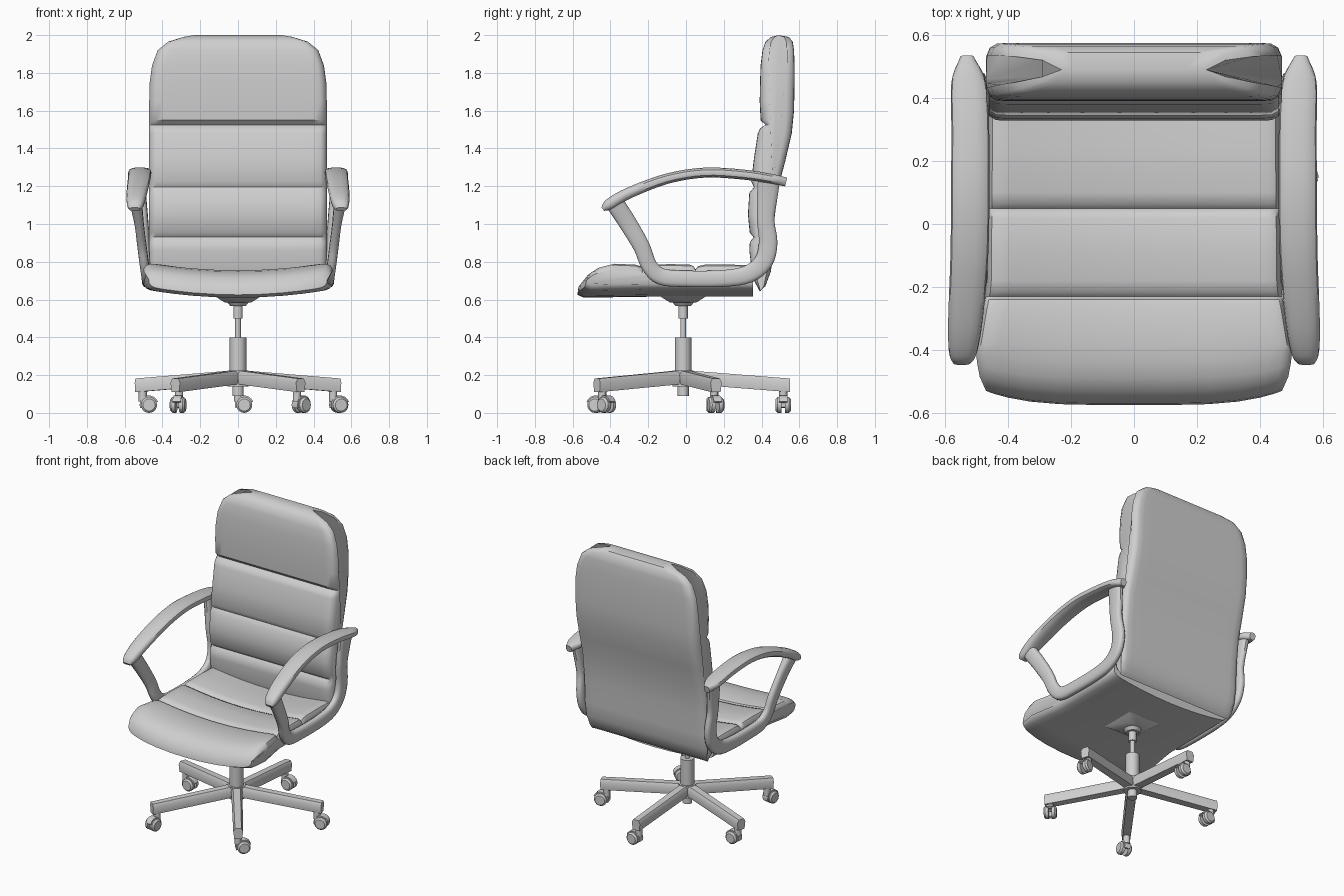
import bpy, bmesh, math
from mathutils import Vector, Matrix

cube = bpy.data.objects.get("Cube")
if cube:
    bpy.data.objects.remove(cube, do_unlink=True)

GREY = (0.62, 0.62, 0.62, 1)
mat = bpy.data.materials.new("light_grey")
mat.use_nodes = True
mat.diffuse_color = GREY
mat.node_tree.nodes["Principled BSDF"].inputs["Base Color"].default_value = GREY
parts = []
BASE = Vector((0, -0.015, 0))


def finish(name, bm, mirror=False):
    bmesh.ops.recalc_face_normals(bm, faces=bm.faces)
    mesh = bpy.data.meshes.new(name)
    bm.to_mesh(mesh)
    bm.free()
    mesh.materials.append(mat)
    obj = bpy.data.objects.new(name, mesh)
    bpy.context.collection.objects.link(obj)
    if mirror:
        obj.modifiers.new("Mirror", "MIRROR")
    parts.append(obj)
    return obj


def interp(table, v):
    if v <= table[0][0]:
        return table[0][1]
    for (a, p), (b, q) in zip(table, table[1:]):
        if v <= b:
            return p + (q - p) * (v - a) / (b - a)
    return table[-1][1]


def skin(bm, rings):
    """Bridge equal closed rings of points and cap both ends."""
    rows = [[bm.verts.new(p) for p in ring] for ring in rings]
    n = len(rows[0])
    for r0, r1 in zip(rows, rows[1:]):
        for i in range(n):
            j = (i + 1) % n
            bm.faces.new((r0[i], r0[j], r1[j], r1[i]))
    bm.faces.new(rows[0])
    bm.faces.new(rows[-1])


def cone(bm, r1, r2, z0, z1, segs=24, matrix=Matrix()):
    bmesh.ops.create_cone(bm, cap_ends=True, segments=segs, radius1=r1, radius2=r2, depth=z1 - z0,
                          matrix=matrix @ Matrix.Translation((0, 0, (z0 + z1) / 2)))


# Cushion stations across the width: (position, thickness factor)
half = [(0.25, 1), (0.5, 1), (0.7, 1), (0.85, 1), (0.93, 0.98), (0.975, 0.85), (1, 0.55)]
stations = [(-s, k) for s, k in reversed(half)] + [(0, 1)] + half

# Seat cushion: padded side profile (y, z), curving up towards its sides
seat_profile = [(0.355, 0.615), (0, 0.615), (-0.2, 0.615), (-0.4, 0.612), (-0.54, 0.61),
                (-0.575, 0.625), (-0.57, 0.66), (-0.53, 0.71), (-0.49, 0.735), (-0.44, 0.748),
                (-0.38, 0.755), (-0.27, 0.75), (-0.24, 0.742), (-0.23, 0.725), (-0.215, 0.742),
                (-0.18, 0.75), (-0.08, 0.753), (0.02, 0.75), (0.04, 0.742), (0.05, 0.725),
                (0.065, 0.742), (0.1, 0.75), (0.25, 0.75), (0.355, 0.745)]
seat_width = [(-0.575, 0.47), (-0.53, 0.49), (-0.45, 0.505), (-0.35, 0.495), (-0.2, 0.465), (0.36, 0.46)]


def seat_point(s, k, y, z):
    return Vector((s * interp(seat_width, y), y + 0.045 * s ** 4 * (y < -0.4),
                   0.67 + (z - 0.67) * k + 0.042 * s * s))


bm = bmesh.new()
skin(bm, [[seat_point(s, k, y, z) for y, z in seat_profile] for s, k in stations])
finish("seat_cushion", bm)

# Backrest: four padded rolls in front, smooth shell behind, rounded top corners
back_profile = [(0.39, 0.645), (0.36, 0.7), (0.345, 0.78), (0.335, 0.86), (0.338, 0.905),
                (0.358, 0.93), (0.337, 0.955), (0.328, 1.05), (0.335, 1.165), (0.36, 1.195),
                (0.345, 1.225), (0.36, 1.35), (0.38, 1.48), (0.392, 1.505), (0.42, 1.525),
                (0.395, 1.55), (0.39, 1.65), (0.392, 1.75), (0.395, 1.84), (0.405, 1.92),
                (0.42, 1.965), (0.45, 1.99), (0.49, 2.0), (0.545, 1.99), (0.565, 1.965),
                (0.572, 1.92), (0.575, 1.84), (0.575, 1.75), (0.572, 1.6), (0.56, 1.48),
                (0.525, 1.33), (0.49, 1.2), (0.465, 1.0), (0.46, 0.85), (0.45, 0.75), (0.42, 0.67)]
back_width = [(0.64, 0.44), (0.7, 0.46), (0.8, 0.47), (1.73, 0.47), (1.84, 0.455),
              (1.92, 0.425), (1.965, 0.37), (1.99, 0.29), (2.0, 0.23)]
back_middle = [(0.65, 0.4), (0.9, 0.41), (1.2, 0.425), (1.5, 0.48), (2.0, 0.49)]


def back_point(s, k, y, z):
    mid = interp(back_middle, z)
    return Vector((s * interp(back_width, z), mid + (y - mid) * k, z))


bm = bmesh.new()
skin(bm, [[back_point(s, k, y, z) for y, z in back_profile] for s, k in stations])
finish("backrest", bm)


# Armrests: rounded bars swept along paths of (y, z, x, half height, half width)
def sweep(name, path, steps=4, sides=14):
    pts = [Vector(p) for p in path]
    pts = [2 * pts[0] - pts[1]] + pts + [2 * pts[-1] - pts[-2]]
    dense = []
    for a, b, c, d in zip(pts, pts[1:], pts[2:], pts[3:]):
        for i in range(steps):
            t = i / steps
            dense.append(0.5 * (2 * b + (c - a) * t + (2 * a - 5 * b + 4 * c - d) * t ** 2
                                + (3 * b - a - 3 * c + d) * t ** 3))
    dense.append(pts[-2])
    rings = []
    for i, p in enumerate(dense):
        q, r = dense[max(i - 1, 0)], dense[min(i + 1, len(dense) - 1)]
        tangent = Vector((0, r[0] - q[0], r[1] - q[1])).normalized()
        normal = Vector((0, -tangent.z, tangent.y))
        ring = []
        for j in range(sides):
            a = 2 * math.pi * j / sides
            u, v = (math.copysign(abs(f) ** 0.75, f) for f in (math.cos(a), math.sin(a)))
            ring.append(Vector((p[2] + u * p[4], p[0], p[1])) + normal * v * p[3])
        rings.append(ring)
    bm = bmesh.new()
    skin(bm, rings)
    finish(name, bm, mirror=True)


sweep("armrest_top", [
    (-0.44, 1.078, 0.547, 0.012, 0.028), (-0.405, 1.105, 0.543, 0.03, 0.045),
    (-0.3, 1.165, 0.535, 0.03, 0.055), (-0.1, 1.24, 0.523, 0.028, 0.06),
    (0.1, 1.272, 0.52, 0.027, 0.061), (0.3, 1.262, 0.52, 0.027, 0.06),
    (0.45, 1.24, 0.525, 0.026, 0.055), (0.53, 1.222, 0.53, 0.024, 0.022)])
sweep("armrest_frame", [
    (-0.37, 1.1, 0.538, 0.05, 0.032), (-0.305, 1.0, 0.523, 0.048, 0.025),
    (-0.235, 0.88, 0.508, 0.045, 0.025), (-0.195, 0.78, 0.495, 0.043, 0.025),
    (-0.13, 0.722, 0.486, 0.045, 0.025), (0, 0.71, 0.485, 0.044, 0.025),
    (0.2, 0.712, 0.485, 0.045, 0.025), (0.33, 0.735, 0.486, 0.048, 0.025),
    (0.41, 0.8, 0.488, 0.05, 0.025), (0.435, 0.9, 0.492, 0.05, 0.025),
    (0.422, 1.02, 0.5, 0.047, 0.025), (0.43, 1.14, 0.51, 0.055, 0.025),
    (0.44, 1.24, 0.52, 0.06, 0.028)])

# Mounting plate and gas lift column
at_base = Matrix.Translation(BASE)
bm = bmesh.new()
cone(bm, 0.1, 0.19, 0.585, 0.625, 4, at_base @ Matrix.Rotation(math.pi / 4, 4, "Z"))
cone(bm, 0.04, 0.06, 0.565, 0.59, 16, at_base)
finish("mounting_plate", bm)
bm = bmesh.new()
for r, z0, z1 in [(0.025, 0.5, 0.58), (0.015, 0.38, 0.51), (0.044, 0.2, 0.4),
                  (0.056, 0.14, 0.225), (0.03, 0.09, 0.15)]:
    cone(bm, r, r, z0, z1, 24, at_base)
finish("lift_column", bm)

# Five star legs, each with a swivelled twin-wheel caster
for i, swivel in enumerate([0, 0, -100, 45, 15]):
    angle = math.radians(90 + 72 * i)
    turn = at_base @ Matrix.Rotation(angle, 4, "Z")
    bm = bmesh.new()
    skin(bm, [[turn @ Vector((r, y * w, z + dz)) for y, dz in
               [(-0.8, 0), (-1, 0.05), (-0.65, 0.072), (0.65, 0.072), (1, 0.05), (0.8, 0)]]
              for r, w, z in [(0.02, 0.036, 0.153), (0.565, 0.031, 0.11)]])
    finish("base_leg_%d" % (i + 1), bm)

    foot = at_base @ Matrix.Translation((0.53 * math.cos(angle), 0.53 * math.sin(angle), 0))
    foot = foot @ Matrix.Rotation(math.radians(swivel), 4, "Z")
    bm = bmesh.new()
    cone(bm, 0.022, 0.022, 0.06, 0.125, 12, foot)
    axle = foot @ Matrix.Translation((0.033, 0, 0.042)) @ Matrix.Rotation(math.pi / 2, 4, "X")
    for side in (0, math.pi):
        wheel = axle @ Matrix.Rotation(side, 4, "X")
        cone(bm, 0.042, 0.042, 0.01, 0.03, 20, wheel)
        cone(bm, 0.042, 0.032, 0.03, 0.04, 20, wheel)
    # hood over the wheels
    arc = [math.radians(a) for a in range(20, 201, 20)]
    hood = [(0.05 * math.cos(a), 0.05 * math.sin(a)) for a in arc]
    hood += [(0.03 * math.cos(a), 0.03 * math.sin(a)) for a in reversed(arc)]
    skin(bm, [[axle @ Vector((x, y, z)) for x, y in hood] for z in (-0.022, 0.022)])
    finish("caster_%d" % (i + 1), bm)

# Smooth shading with crisp edges
bpy.ops.object.select_all(action="DESELECT")
for obj in parts:
    obj.select_set(True)
bpy.context.view_layer.objects.active = parts[0]
bpy.ops.object.shade_smooth_by_angle(angle=math.radians(40))
